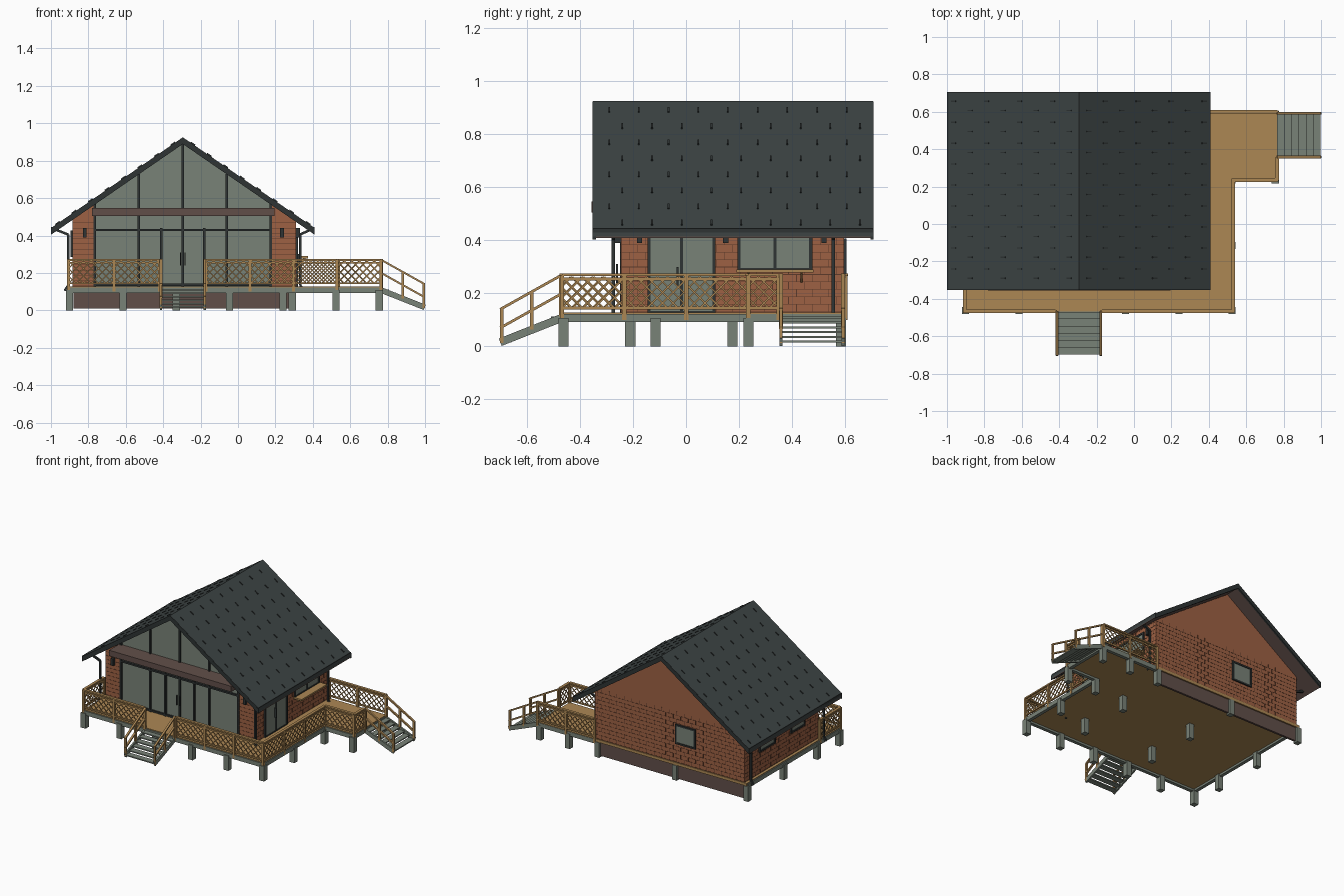
import bpy, bmesh
from mathutils import Vector, Matrix

cube = bpy.data.objects.get("Cube")
if cube:
    bpy.data.objects.remove(cube, do_unlink=True)


def material(name, rgb):
    lin = [((c / 255 + 0.055) / 1.055) ** 2.4 for c in rgb] + [1]
    m = bpy.data.materials.new(name)
    m.use_nodes = True
    m.diffuse_color = lin
    bsdf = m.node_tree.nodes["Principled BSDF"]
    bsdf.inputs["Base Color"].default_value = lin
    bsdf.inputs["Roughness"].default_value = 0.8
    return m


ROOF = material("slate_roof", (61, 68, 68))
TRIM = material("dark_trim", (46, 51, 51))
GREY = material("grey_green", (121, 130, 119))
WOOD = material("deck_wood", (172, 135, 84))
BRICK = material("red_brick", (158, 97, 67))
JOINT = material("brick_joint", (92, 58, 42))
BROWN = material("dark_brown", (97, 79, 73))


class Part:
    """Collects simple solids into one named object."""
    def __init__(self, name, mat):
        self.name, self.mat, self.bm = name, mat, bmesh.new()

    def solid(self, matrix):
        bmesh.ops.create_cube(self.bm, size=1, matrix=matrix)

    def box(self, a, b):
        a, b = Vector(a), Vector(b)
        size = [abs(v) for v in b - a]
        self.solid(Matrix.Translation((a + b) / 2) @ Matrix.Diagonal((*size, 1)))

    def bar(self, a, b, w, h=None):
        a, b = Vector(a), Vector(b)
        d = (b - a).normalized()
        side = Vector((1, 0, 0)) if abs(d.z) > 0.999 else d.cross((0, 0, 1)).normalized()
        rot = Matrix((side, d, side.cross(d))).transposed().to_4x4()
        self.solid(Matrix.Translation((a + b) / 2) @ rot
                   @ Matrix.Diagonal((w, (b - a).length, h or w, 1)))

    def prism(self, profile, y0, y1):
        f = self.bm.faces.new([self.bm.verts.new((x, y0, z)) for x, z in profile])
        r = bmesh.ops.extrude_face_region(self.bm, geom=[f])
        verts = [g for g in r["geom"] if isinstance(g, bmesh.types.BMVert)]
        bmesh.ops.translate(self.bm, verts=verts, vec=(0, y1 - y0, 0))

    def done(self):
        bmesh.ops.recalc_face_normals(self.bm, faces=self.bm.faces)
        mesh = bpy.data.meshes.new(self.name)
        self.bm.to_mesh(mesh)
        self.bm.free()
        mesh.materials.append(self.mat)
        ob = bpy.data.objects.new(self.name, mesh)
        bpy.context.collection.objects.link(ob)


RIDGE, SLOPE, TOP = -0.295, 0.688, 0.925
FRONT, BACK, RIGHT, LEFT = -0.245, 0.595, 0.31, -0.885
ROOF_X = (-1.0, 0.41)
DECK = 0.128


def roof_z(x, drop=0.0):
    return TOP - drop - SLOPE * abs(x - RIDGE)


# Each wall maps along, outward and height to a point
WALLS = {"front": lambda u, d, z: (u, FRONT - d, z), "back": lambda u, d, z: (u, BACK + d, z),
         "right": lambda u, d, z: (RIGHT + d, u, z), "left": lambda u, d, z: (LEFT - d, u, z)}

# Walls with gables
p = Part("house_walls", BRICK)
under = 0.034
p.prism([(LEFT, 0.125), (RIGHT, 0.125), (RIGHT, roof_z(RIGHT, under)),
         (RIDGE, TOP - under), (LEFT, roof_z(LEFT, under))], FRONT + 0.02, BACK)
for a, b in ((LEFT, -0.77), (0.18, RIGHT)):
    p.prism([(a, 0.125), (b, 0.125), (b, roof_z(b, under)), (a, roof_z(a, under))],
            FRONT, FRONT + 0.03)
p.done()

# Brick courses with staggered joints
p = Part("brick_joints", JOINT)
for face, a, b in (("front", LEFT, -0.77), ("front", 0.18, RIGHT), ("back", LEFT, RIGHT),
                   ("right", FRONT, BACK), ("left", FRONT, BACK)):
    at, z, row = WALLS[face], 0.13, 0
    while z < 0.47:
        p.box(at(a, -0.002, z), at(b, 0.001, z + 0.0025))
        u = a + (0.03 if row % 2 else 0.06)
        while face != "front" and u < b:
            p.box(at(u, -0.002, z), at(u + 0.0025, 0.001, z + 0.028))
            u += 0.06
        z, row = z + 0.028, row + 1
p.done()

# Front glazing
p = Part("front_glass", GREY)
p.prism([(-0.77, DECK), (0.18, DECK), (0.18, roof_z(0.18, under)), (RIDGE, TOP - under),
         (-0.77, roof_z(-0.77, under))], FRONT + 0.008, FRONT + 0.03)
p.done()
p = Part("front_frames", TRIM)
y = FRONT + 0.004
for off in (0.47, 0.235, 0.115, 0):
    for x in {RIDGE - off, RIDGE + off}:
        top = 0.44 if off == 0.115 else roof_z(x, under)
        p.bar((x, y, DECK), (x, y, top), 0.014, 0.016)
for z in (0.137, 0.43):
    p.bar((-0.77, y, z), (0.18, y, z), 0.016, 0.012)
for s in (-0.012, 0.012):
    p.bar((RIDGE + s, FRONT - 0.015, 0.24), (RIDGE + s, FRONT - 0.015, 0.31), 0.007)
p.done()
p = Part("awning_beam", BROWN)
p.box((-0.78, -0.356, 0.505), (0.195, FRONT + 0.01, 0.546))
p.done()

# Side and back openings
glass, frame = Part("window_glass", GREY), Part("window_frames", TRIM)
for face, a, b, z0, z1, panes in (("right", -0.14, 0.105, DECK, 0.43, 2),
                                  ("right", 0.2, 0.47, 0.29, 0.43, 2),
                                  ("back", -0.49, -0.34, 0.27, 0.4, 1),
                                  ("left", 0.26, 0.43, 0.29, 0.42, 1),
                                  ("left", -0.08, 0.07, 0.29, 0.42, 1)):
    at, t = WALLS[face], 0.006
    glass.box(at(a, -0.005, z0), at(b, 0.005, z1))
    for i in range(panes + 1):
        u = a + (b - a) * i / panes
        frame.box(at(u - t, -0.005, z0 - t), at(u + t, 0.01, z1 + t))
    for z in (z0, z1):
        frame.box(at(a, -0.005, z - t), at(b, 0.01, z + t))
frame.box((RIGHT, -0.035, 0.23), (RIGHT + 0.02, -0.028, 0.3))
glass.done()
frame.done()
p = Part("serving_counter", WOOD)
p.box((RIGHT, 0.19, 0.278), (0.375, 0.48, 0.29))
for y in (0.235, 0.435):
    p.bar((RIGHT, y, 0.245), (0.36, y, 0.28), 0.008)
p.done()

# Wall lamps
p = Part("wall_lamps", TRIM)
for face, u in (("front", -0.82), ("front", 0.235), ("right", -0.175), ("right", 0.15),
                ("right", 0.52)):
    at = WALLS[face]
    p.box(at(u - 0.01, 0, 0.39), at(u + 0.01, 0.022, 0.44))
p.done()

# Roof slab, verge trim, gutters and snow guards
p, trim = Part("roof", ROOF), Part("roof_trim", TRIM)
soffit, guards = Part("roof_soffit", BROWN), Part("snow_guards", TRIM)
ends = [(x, roof_z(x)) for x in ROOF_X]


def chevron(part, d0, d1, y0, y1):
    part.prism([(x, z - d0) for x, z in (ends[0], (RIDGE, TOP), ends[1])]
               + [(x, z - d1) for x, z in (ends[1], (RIDGE, TOP), ends[0])], y0, y1)


chevron(p, 0, 0.026, -0.35, 0.705)
chevron(soffit, 0.026, 0.032, -0.34, 0.695)
for y0, y1 in ((-0.352, -0.34), (0.695, 0.707)):
    chevron(trim, 0.002, 0.036, y0, y1)
for x in ROOF_X:
    inward = 0.008 if x < RIDGE else -0.008
    trim.box((x, -0.35, 0.43), (x + inward * 2, 0.705, 0.445))
for s, run in ((-1, RIDGE - ROOF_X[0]), (1, ROOF_X[1] - RIDGE)):
    for i in range(8):
        for j in range(9):
            x = RIDGE + s * run * (i + 0.6) / 8
            y = -0.29 + 0.112 * j + (0.05 if i % 2 else 0)
            guards.bar((x - 0.012, y, roof_z(x - 0.012) + 0.002),
                       (x + 0.012, y, roof_z(x + 0.012) + 0.002), 0.006, 0.008)
for part in (p, trim, soffit, guards):
    part.done()

# Downpipes
p = Part("downpipes", TRIM)
for s, wall, eave in ((-1, LEFT, ROOF_X[0]), (1, RIGHT, ROOF_X[1])):
    for y in (-0.275, 0.555):
        x = wall + s * 0.022
        path = [(eave - s * 0.01, y, 0.437), (x, y, 0.405), (x, y, 0.135), (x + s * 0.02, y, 0.105)]
        for a, b in zip(path, path[1:]):
            p.bar(a, b, 0.013)
p.done()

# Deck, edge beams, ground posts and rear skirt
p = Part("deck_floor", WOOD)
p.box((-0.905, -0.467, 0.108), (0.53, 0.6, DECK))
p.box((0.53, 0.235, 0.108), (0.765, 0.6, DECK))
p.done()
p = Part("deck_beams", GREY)
edge = [(-0.9, 0.59), (-0.9, -0.462), (0.525, -0.462), (0.525, 0.24), (0.757, 0.24),
        (0.757, 0.59), (RIGHT, 0.59)]
for a, b in zip(edge, edge[1:]):
    p.bar((*a, 0.108), (*b, 0.108), 0.024, 0.03)
p.done()
p = Part("ground_posts", GREY)
spots = [(-0.9 + 0.285 * i, -0.462) for i in range(6)]
spots += [(x, y) for x in (-0.9, -0.33, 0.24) for y in (-0.21, 0.175)]
spots += [(-0.9, 0.585), (-0.33, 0.585), (0.29, 0.585), (0.525, -0.115), (0.525, 0.235),
          (0.525, 0.585), (0.755, 0.235), (0.755, 0.585)]
for x, y in spots:
    p.box((x - 0.019, y - 0.019, 0), (x + 0.019, y + 0.019, 0.108))
p.done()
p = Part("rear_skirt", BROWN)
p.box((-0.88, 0.575, 0.01), (0.285, 0.59, 0.108))
p.done()

# Lattice railings
rail, lattice = Part("railing_frames", WOOD), Part("railing_lattice", WOOD)
low, high, step = 0.145, 0.262, 0.04
runs = [((-0.905, -0.235), (-0.905, -0.467)), ((-0.905, -0.467), (-0.42, -0.467)),
        ((-0.17, -0.467), (0.53, -0.467)), ((0.53, -0.467), (0.53, 0.235)),
        ((0.53, 0.235), (0.765, 0.235)), ((0.765, 0.235), (0.765, 0.35)),
        ((0.765, 0.6), (RIGHT, 0.6))]
for a, b in runs:
    a, b = Vector((*a, 0)), Vector((*b, 0))
    length, d = (b - a).length, (b - a).normalized()
    bays = max(1, round(length / 0.23))
    for i in range(bays + 1):
        q = a + d * length * i / bays
        rail.bar(q + Vector((0, 0, 0.1)), q + Vector((0, 0, 0.27)), 0.016)
    for z, w in ((low, 0.01), (high - 0.008, 0.01), (0.27, 0.02)):
        rail.bar(a + Vector((0, 0, z)), b + Vector((0, 0, z)), w, 0.01)
    h = high - low
    for i in range(-3, int(length / step) + 1):
        s0, s1 = max(0, i * step), min(length, i * step + h)
        if s1 - s0 > 0.005:
            z0, z1 = s0 - i * step, s1 - i * step
            for base, sign in ((low, 1), (high, -1)):
                lattice.bar(a + d * s0 + Vector((0, 0, base + sign * z0)),
                            a + d * s1 + Vector((0, 0, base + sign * z1)), 0.004, 0.006)
rail.done()
lattice.done()

# Stairs with open treads and sloping handrails
for name, origin, d in (("front", (-0.295, -0.467, 0), (0, -1, 0)),
                        ("side", (0.765, 0.475, 0), (1, 0, 0))):
    o, d = Vector(origin), Vector(d)
    side = d.cross((0, 0, 1))

    def at(u, v, z):
        return o + d * u + side * v + Vector((0, 0, z))

    steps, hand = Part(name + "_stairs", GREY), Part(name + "_handrails", WOOD)
    for i in range(6):
        u, z = 0.038 * i, 0.112 - 0.018 * i
        steps.box(at(u, -0.115, z - 0.008), at(u + 0.042, 0.115, z))
    for v in (-0.117, 0.117):
        steps.bar(at(0, v, 0.108), at(0.233, v, 0.016), 0.012, 0.03)
        for u in (0.005, 0.115, 0.227):
            hand.bar(at(u, v, 0.115 - 0.45 * u), at(u, v, 0.27 - 0.56 * u), 0.013)
        for z in (0.27, 0.2):
            hand.bar(at(0, v, z), at(0.233, v, z - 0.13), 0.014, 0.01)
    steps.done()
    hand.done()
